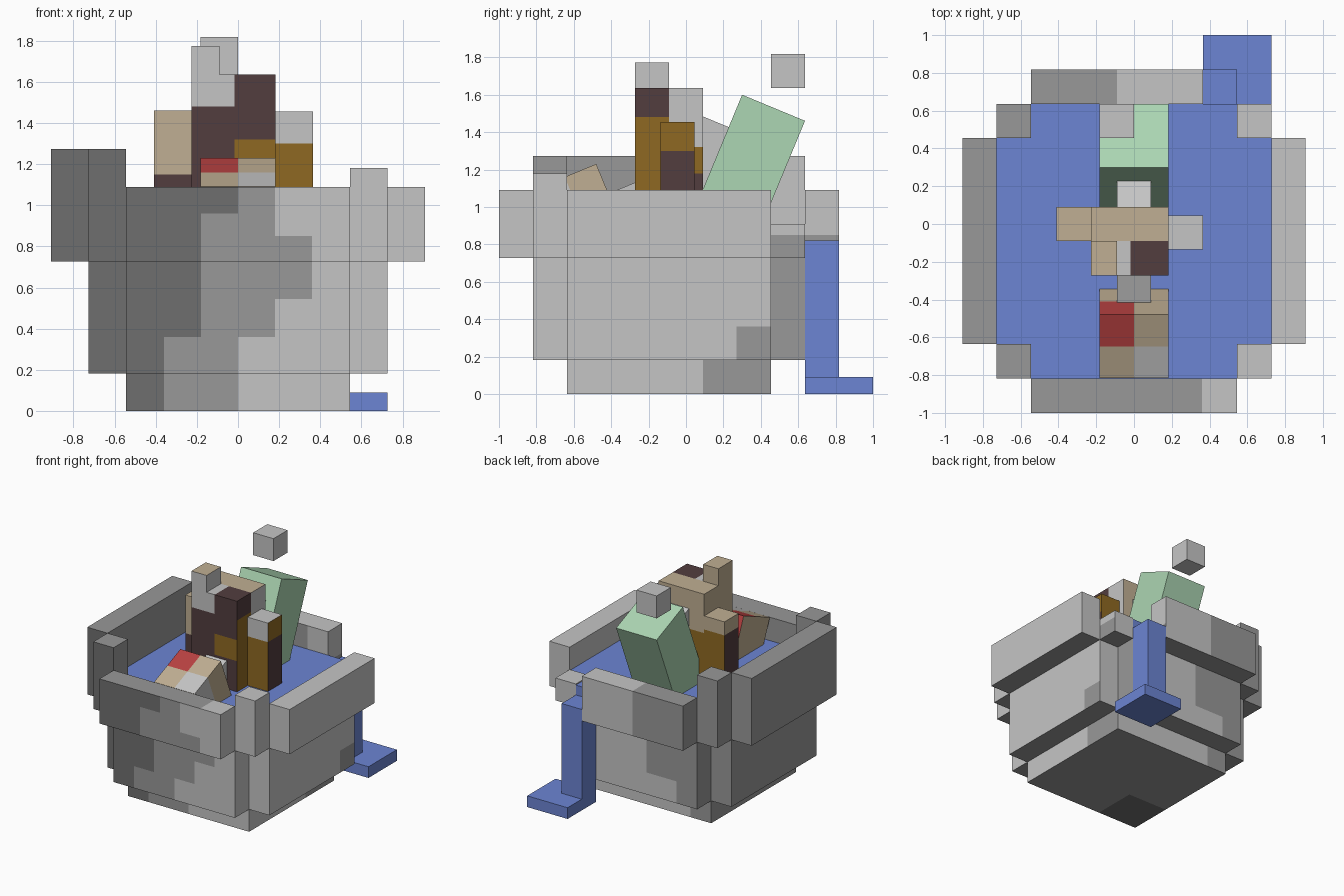
import bpy, bmesh, math
from mathutils import Matrix, Vector

cube = bpy.data.objects.get("Cube")
if cube:
    bpy.data.objects.remove(cube)


def lin(v):
    v /= 255
    return v / 12.92 if v <= 0.04045 else ((v + 0.055) / 1.055) ** 2.4


# One flat material per colour
COLOURS = {
    "light_grey": (197, 197, 197), "mid_grey": (152, 152, 152), "dark_grey": (111, 111, 111),
    "water_blue": (108, 133, 211), "tan": (192, 175, 147), "dark_brown": (82, 61, 62),
    "golden_brown": (143, 105, 34), "red": (185, 65, 65), "pale_green": (172, 214, 179),
}
NAMES = list(COLOURS)
MATS = []
for name, rgb in COLOURS.items():
    m = bpy.data.materials.new(name)
    m.use_nodes = True
    col = [lin(c) for c in rgb] + [1]
    m.diffuse_color = col
    bsdf = next(n for n in m.node_tree.nodes if n.type == "BSDF_PRINCIPLED")
    bsdf.inputs["Base Color"].default_value = col
    MATS.append(m)


def box(name, x, y, z, rule, cuts=((), (), ()), pivot=None, tilt=0):
    """Box from ranges, cut along the axes and coloured by rule(centre, normal)."""
    bm = bmesh.new()
    bmesh.ops.create_cube(bm, size=1)
    lo, hi = Vector((x[0], y[0], z[0])), Vector((x[1], y[1], z[1]))
    for v in bm.verts:
        v.co = [lo[i] + (v.co[i] + 0.5) * (hi[i] - lo[i]) for i in range(3)]
    for axis in range(3):
        no = Vector((0, 0, 0))
        no[axis] = 1
        for c in cuts[axis]:
            if lo[axis] + 0.004 < c < hi[axis] - 0.004:
                bmesh.ops.bisect_plane(bm, geom=bm.verts[:] + bm.edges[:] + bm.faces[:],
                                       plane_co=no * c, plane_no=no)
    bm.normal_update()
    for f in bm.faces:
        key = rule if isinstance(rule, str) else rule(f.calc_center_median(), f.normal)
        f.material_index = NAMES.index(key)
    # Merge neighbouring pieces of the same colour
    bmesh.ops.dissolve_limit(bm, angle_limit=0.01, verts=bm.verts[:], edges=bm.edges[:],
                             delimit={"MATERIAL"})
    if pivot:
        bm.transform(Matrix.Translation((0, *pivot)) @ Matrix.Rotation(math.radians(tilt), 4, "X"))
    me = bpy.data.meshes.new(name)
    bm.to_mesh(me)
    bm.free()
    for m in MATS:
        me.materials.append(m)
    ob = bpy.data.objects.new(name, me)
    bpy.context.collection.objects.link(ob)
    return ob


# Stepped grey stone patches on the tub
def stone(c, n):
    if n.y < -0.5:
        dark = -0.36 if c.z < 0.36 else -0.18 if c.z < 0.96 else 0
        mid = (0 if c.z < 0.36 else 0.18 if c.z < 0.545 else 0.36 if c.z < 0.85 else 0.18)
        return "dark_grey" if c.x < dark else "mid_grey" if c.x < mid else "light_grey"
    if n.y > 0.5:
        return "mid_grey" if c.x < (-0.09 if c.z > 0.36 else -0.36) else "light_grey"
    if n.x > 0.5:
        if c.x < 0:
            return "mid_grey" if c.y < 0.455 else "light_grey"
        low = (c.y > 0.09 and c.z < 0.18) or (c.y > 0.27 and c.z < 0.36) or (c.y > 0.455 and c.z < 0.85)
        return "mid_grey" if low else "light_grey"
    if n.x < -0.5:
        return "mid_grey" if c.x < 0.3 else "light_grey"
    if n.z > 0.5:
        mid = c.x < -0.54 or (c.y < -0.8 and c.x < 0.36) or (c.y > 0.6 and c.x < -0.09)
        return "mid_grey" if mid else "light_grey"
    return "dark_grey" if c.x < -0.18 and c.y < -0.27 else "mid_grey"


STONE_CUTS = ((-0.36, -0.18, -0.09, 0, 0.18, 0.36), (-0.27, 0.09, 0.27, 0.455),
              (0.18, 0.36, 0.545, 0.85, 0.96))


def stone_box(name, x, y, z):
    box(name, x, y, z, stone, STONE_CUTS)


A, B, C = 0.545, 0.727, 0.909            # half widths of the three tub steps
Y0, Y1, Y2 = -1.0, -0.818, -0.636        # front steps
Y3, Y4, Y5 = 0.455, 0.636, 0.818         # back steps
LOW, RIM, TOP, WATER = 0.182, 0.727, 1.09, 0.90

# Tub body
stone_box("tub_base", (-A, A), (Y2, Y3), (0, LOW))
stone_box("tub_middle", (-B, B), (Y2, Y3), (LOW, RIM))
stone_box("tub_middle_front", (-A, A), (Y1, Y2), (LOW, RIM))
stone_box("tub_middle_back", (-A, A), (Y3, Y4), (LOW, RIM))
# Rim walls, with a gap at the back where the water spills
stone_box("rim_front", (-A, A), (Y0, Y1), (RIM, TOP))
stone_box("rim_back", (-A, 0.364), (Y4, Y5), (RIM, TOP))
stone_box("rim_left", (B, C), (Y2, Y3), (RIM, TOP))
stone_box("rim_right", (-C, -B), (Y2, Y3), (RIM, 1.273))
# Corner posts
stone_box("post_front_left", (A, B), (Y1, Y2), (RIM, 1.18))
stone_box("post_front_right", (-B, -A), (Y1, Y2), (RIM, 1.273))
stone_box("post_back_left", (A, B), (Y3, Y4), (RIM, 0.909))
stone_box("post_back_right", (-B, -A), (Y3, Y4), (RIM, 1.273))

# Water in the tub and spilling down the back
for name, x, y, z in (
    ("water_centre", (-B, B), (Y2, Y3), (RIM, WATER)),
    ("water_front", (-A, A), (Y1, Y2), (RIM, WATER)),
    ("water_back", (-A, A), (Y3, Y4), (RIM, WATER)),
    ("waterfall", (0.364, A), (Y4, Y5), (0.09, 0.82)),
    ("puddle", (0.364, B), (Y4, 1.0), (0, 0.091)),
):
    box(name, x, y, z, "water_blue")


# Bather
def torso(c, n):
    if n.y < -0.5:
        if c.x < -0.018:
            return "light_grey" if c.z > 1.48 else "dark_brown"
        return "golden_brown" if 1.15 < c.z < 1.32 else "dark_brown"
    if n.x > 0.5:
        return "dark_brown" if c.z > 1.48 else "golden_brown"
    if n.z > 0.5:
        return "dark_brown" if c.x > -0.018 else "light_grey"
    return "tan" if c.z > 1.32 else "golden_brown"


def back(c, n):
    if n.x > 0.5:
        return "light_grey" if c.z > 1.32 else "golden_brown" if c.z > 1.18 else "dark_brown"
    return "tan" if n.z > 0.5 or c.z > 1.32 else "golden_brown"


def right_arm(c, n):
    if n.z > 0.5 or c.z > 1.35:
        return "tan"
    if n.y < -0.5:
        return "tan" if c.z > 1.15 else "dark_brown"
    return "dark_brown" if n.x < -0.5 else "golden_brown"


def left_arm(c, n):
    if n.z > 0.5:
        return "light_grey"
    if n.x > 0.5:
        return "golden_brown" if c.z > 1.30 else "dark_brown"
    return "light_grey" if n.y < -0.5 and c.z > 1.30 else "golden_brown"


def horn(c, n):
    return "light_grey" if n.y < -0.5 or n.x > 0.5 else "tan"


BODY_CUTS = ((-0.018,), (), (1.15, 1.18, 1.30, 1.32, 1.35, 1.48))
box("torso_front", (-0.227, 0.182), (-0.273, -0.091), (0.75, 1.636), torso, BODY_CUTS)
box("torso_back", (-0.227, 0.182), (-0.091, 0.091), (0.75, 1.636), back, BODY_CUTS)
box("right_arm", (-0.409, -0.227), (-0.091, 0.091), (0.75, 1.46), right_arm, BODY_CUTS)
box("left_arm", (0.182, 0.364), (-0.136, 0.045), (0.75, 1.455), left_arm, BODY_CUTS)
box("horn", (-0.227, -0.091), (-0.273, -0.091), (1.636, 1.773), horn)


# Tilted blocks poking out of the water
def foot(c, n):
    if n.z > 0.5:
        if c.y > -0.182:
            return "red" if c.x < 0 else "tan"
        return "tan" if c.x < 0 else "light_grey"
    if n.y > 0.5:
        return "red" if c.x < 0 and c.z > -0.182 else "tan"
    return "light_grey" if n.x > 0.5 and c.y < -0.182 else "tan"


box("raised_foot", (-0.182, 0.182), (-0.364, 0), (-0.40, 0), foot,
    ((0,), (-0.182,), (-0.182,)), (-0.48, 1.23), 22.5)
box("front_limb", (-0.091, 0.091), (-0.182, 0), (-0.35, 0), "light_grey",
    pivot=(-0.25, 1.14), tilt=22.5)
box("back_limb", (-0.091, 0.091), (-0.182, 0), (-0.45, 0), "light_grey",
    pivot=(0.245, 1.42), tilt=-22.5)
box("green_block", (-0.182, 0.182), (0, 0.364), (-0.80, 0), "pale_green",
    pivot=(0.30, 1.60), tilt=-22.5)

# Floating bubble
box("bubble", (-0.182, 0), (0.455, 0.636), (1.636, 1.818), "light_grey")
